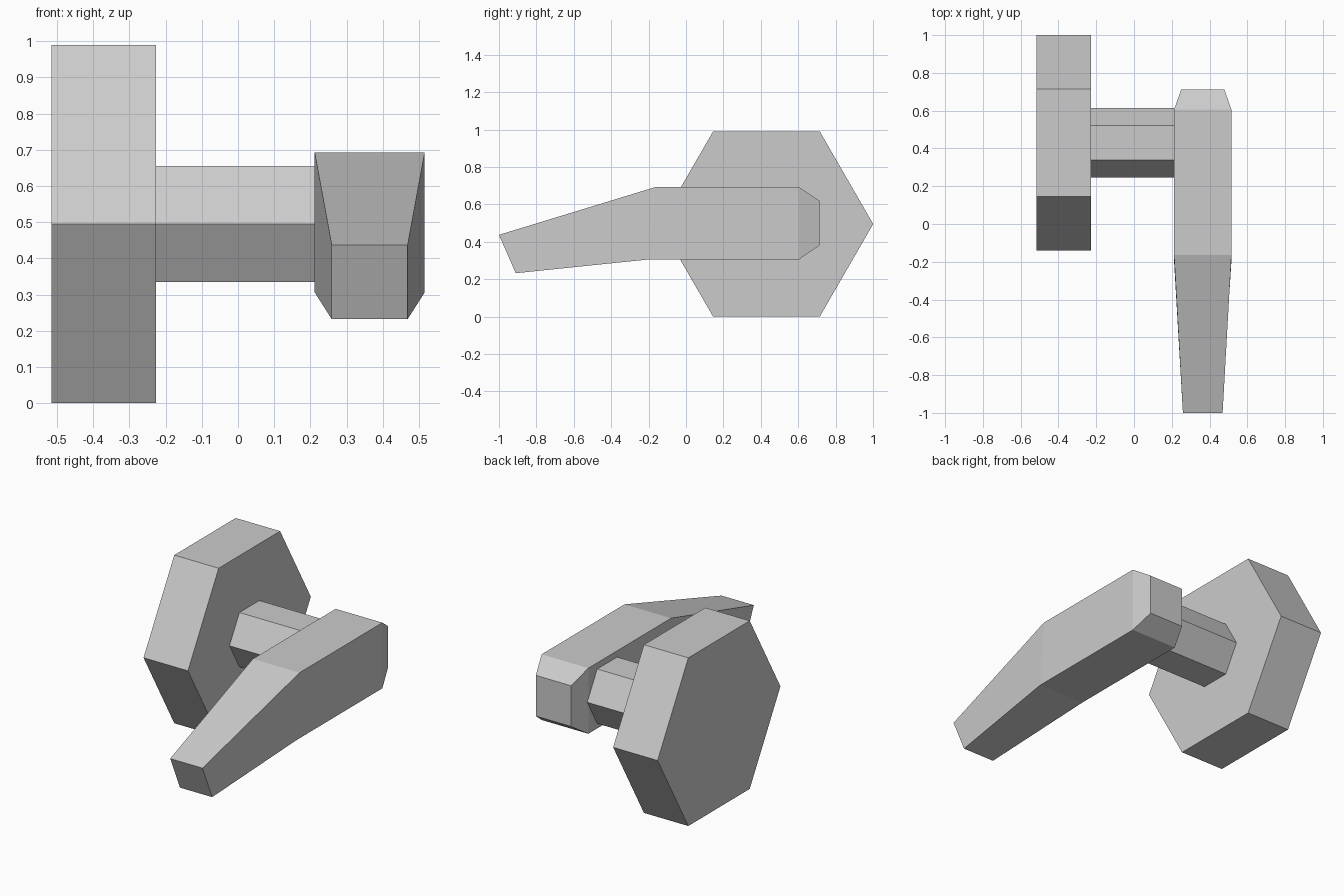
import bpy
import bmesh
from math import pi
from mathutils import Matrix

cube = bpy.data.objects.get("Cube")
if cube:
    bpy.data.objects.remove(cube)

metal = bpy.data.materials.new("light_grey_metal")
metal.use_nodes = True
grey = (0.6, 0.6, 0.6, 1)
metal.diffuse_color = grey
metal.node_tree.nodes["Principled BSDF"].inputs["Base Color"].default_value = grey


def finish(name, bm):
    bmesh.ops.recalc_face_normals(bm, faces=bm.faces)
    mesh = bpy.data.meshes.new(name)
    bm.to_mesh(mesh)
    bm.free()
    mesh.materials.append(metal)
    obj = bpy.data.objects.new(name, mesh)
    bpy.context.collection.objects.link(obj)
    return obj


def hex_prism(name, x0, x1, radius):
    """Six-sided prism along x with corners pointing front and back."""
    bm = bmesh.new()
    place = (Matrix.Translation(((x0 + x1) / 2, 0.43, 0.495))
             @ Matrix.Rotation(pi / 2, 4, 'Y'))
    bmesh.ops.create_cone(bm, cap_ends=True, segments=6, radius1=radius,
                          radius2=radius, depth=x1 - x0, matrix=place)
    return finish(name, bm)


def lever(name, centre_x, sections):
    """Loft of four-sided sections: half width, top (y, z), bottom (y, z)."""
    bm = bmesh.new()
    loops = []
    for half, top, bottom in sections:
        corners = [(-half, top), (half, top), (half, bottom), (-half, bottom)]
        loops.append([bm.verts.new((centre_x + dx, *p)) for dx, p in corners])
    for a, b in zip(loops, loops[1:]):
        for i in range(4):
            j = (i + 1) % 4
            bm.faces.new((a[i], a[j], b[j], b[i]))
    bm.faces.new(loops[0])
    bm.faces.new(loops[-1])
    return finish(name, bm)


# Wall plate and the spindle that joins it to the lever
hex_prism("wall_plate", -0.516, -0.227, 0.571)
hex_prism("spindle", -0.227, 0.213, 0.185)

# Lever: chamfered back end, straight grip, tapered and drooping tip
lever("lever", 0.364, [
    (0.114, (0.713, 0.62), (0.713, 0.38)),
    (0.152, (0.605, 0.692), (0.605, 0.306)),
    (0.152, (-0.165, 0.692), (-0.195, 0.306)),
    (0.105, (-1.0, 0.437), (-0.91, 0.232)),
])
